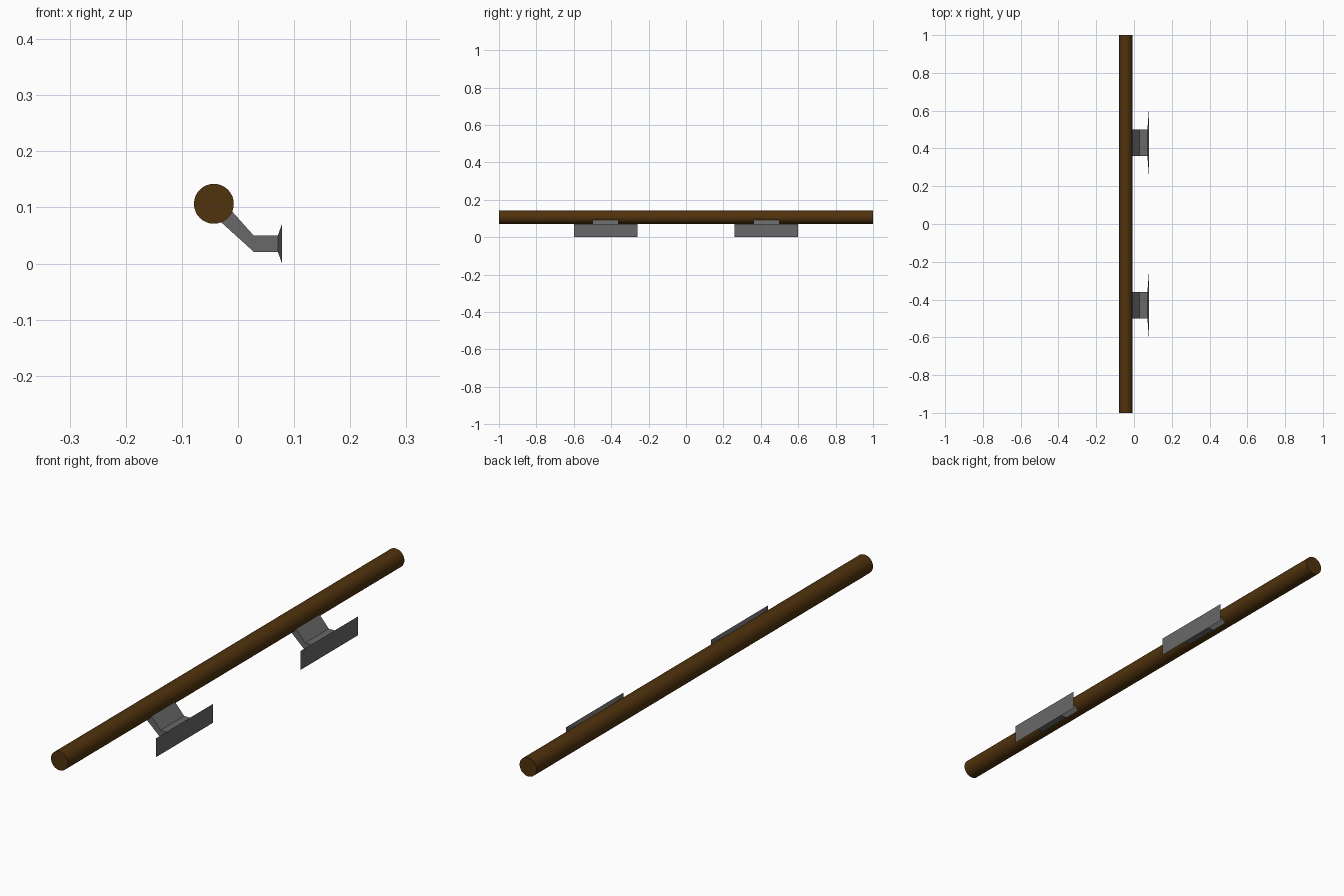
import bpy
import bmesh
import math

cube = bpy.data.objects.get("Cube")
if cube:
    bpy.data.objects.remove(cube, do_unlink=True)


def make_material(name, rgb):
    mat = bpy.data.materials.new(name)
    mat.use_nodes = True
    mat.diffuse_color = (*rgb, 1)
    mat.node_tree.nodes["Principled BSDF"].inputs["Base Color"].default_value = (*rgb, 1)
    return mat


wood = make_material("dark brown wood", (0.08, 0.032, 0.004))
metal = make_material("grey metal", (0.14, 0.14, 0.14))

# Round handrail running front to back
bpy.ops.mesh.primitive_cylinder_add(vertices=32, radius=0.0355, depth=2,
                                    location=(-0.043, 0, 0.1065),
                                    rotation=(math.pi / 2, 0, 0))
rail = bpy.context.object
rail.name = "handrail"
rail.data.materials.append(wood)
bpy.ops.object.shade_smooth_by_angle(angle=math.radians(30))

# Bracket stations from rail to wall: lower (x, z), upper (x, z), half width
STATIONS = [
    ((-0.036, 0.079), (-0.016, 0.099), 0.07),
    ((0.028, 0.021), (0.028, 0.050), 0.07),
    ((0.071, 0.021), (0.071, 0.050), 0.07),
    ((0.0785, 0.0), (0.0785, 0.071), 0.17),
]


def make_bracket(name, y):
    """Bent arm that flares into a thin wall flange."""
    bm = bmesh.new()
    loops = []
    for (lx, lz), (ux, uz), half in STATIONS:
        corners = [(lx, -half, lz), (lx, half, lz), (ux, half, uz), (ux, -half, uz)]
        loops.append([bm.verts.new(c) for c in corners])
    for a, b in zip(loops, loops[1:]):
        for i in range(4):
            j = (i + 1) % 4
            bm.faces.new((a[i], a[j], b[j], b[i]))
    bm.faces.new(loops[0])
    bm.faces.new(loops[-1])
    bmesh.ops.recalc_face_normals(bm, faces=bm.faces)
    mesh = bpy.data.meshes.new(name)
    bm.to_mesh(mesh)
    bm.free()
    mesh.materials.append(metal)
    obj = bpy.data.objects.new(name, mesh)
    obj.location.y = y
    bpy.context.collection.objects.link(obj)


make_bracket("front_bracket", -0.43)
make_bracket("back_bracket", 0.43)
